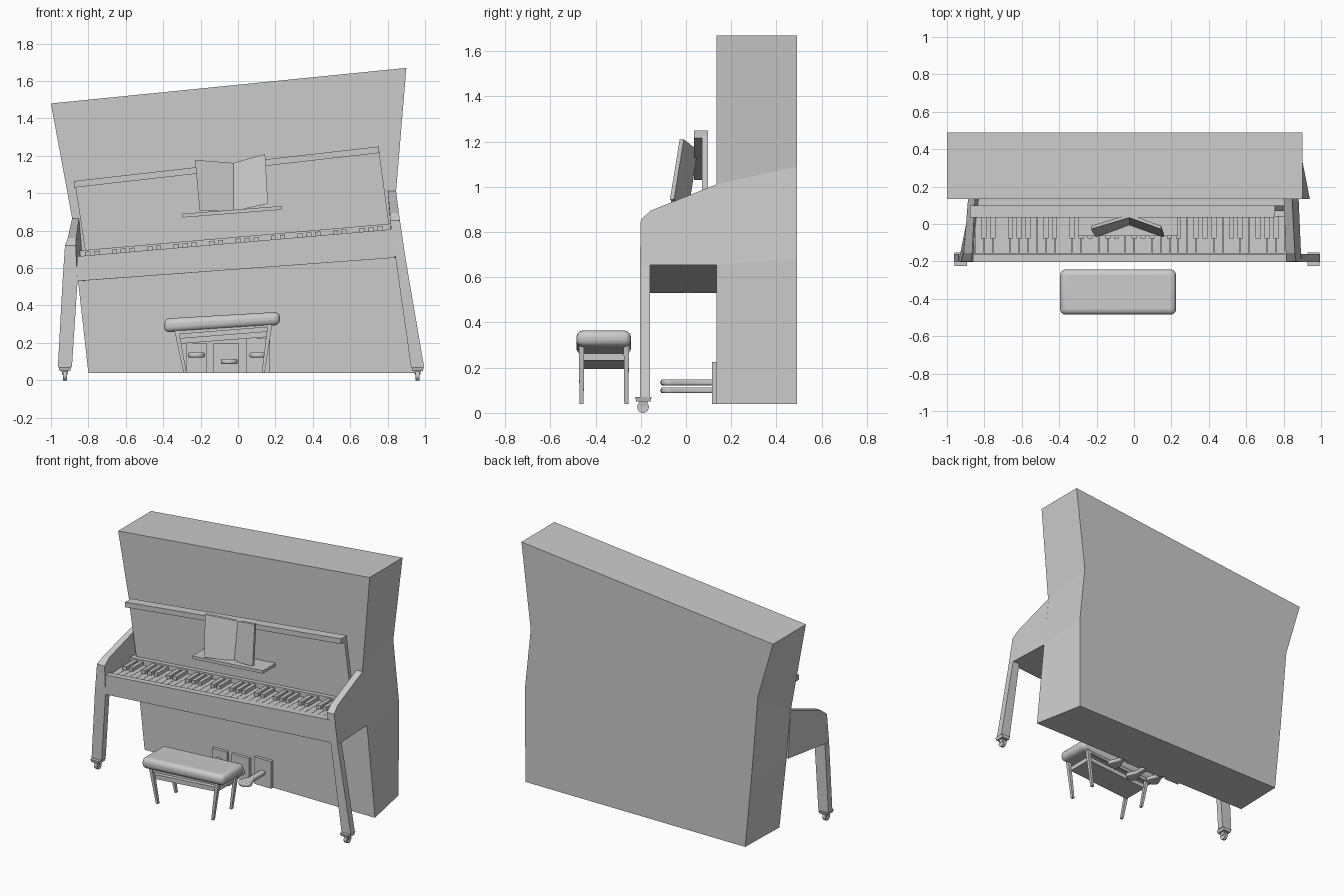
import bpy, bmesh, math

if "Cube" in bpy.data.objects:
    bpy.data.objects.remove(bpy.data.objects["Cube"])


def loft(name, pairs, bevel=0.0, segs=3, smooth=False):
    """One object made of closed solids, each lofted between two matching rings."""
    bm = bmesh.new()
    for a, b in pairs:
        va = [bm.verts.new(p) for p in a]
        vb = [bm.verts.new(p) for p in b]
        n = len(va)
        bm.faces.new(va)
        bm.faces.new(vb[::-1])
        for i in range(n):
            bm.faces.new((va[i], vb[i], vb[(i + 1) % n], va[(i + 1) % n]))
    bmesh.ops.recalc_face_normals(bm, faces=bm.faces[:])
    me = bpy.data.meshes.new(name)
    bm.to_mesh(me)
    bm.free()
    ob = bpy.data.objects.new(name, me)
    bpy.context.collection.objects.link(ob)
    if bevel:
        m = ob.modifiers.new("bevel", 'BEVEL')
        m.width, m.segments, m.limit_method = bevel, segs, 'ANGLE'
    if smooth:
        bpy.ops.object.select_all(action='DESELECT')
        bpy.context.view_layer.objects.active = ob
        ob.select_set(True)
        bpy.ops.object.shade_smooth_by_angle(angle=math.radians(40))
    return ob


def beam(left, right, y0, y1):
    """Skewed bar from a left end to a right end, each given as (x, z_low, z_high)."""
    return tuple([(x, y0, a), (x, y1, a), (x, y1, b), (x, y0, b)] for x, a, b in (left, right))


def post(x0, x1, y0, y1, z):
    return [(x0, y0, z), (x1, y0, z), (x1, y1, z), (x0, y1, z)]


# Crooked cabinet: front outline is wider at the lower right than the back outline
front = [(-1, 1.48), (.9, 1.67), (.845, 1.01), (.88, .655), (.94, .04),
         (-.8, .04), (-.855, .53), (-.887, .866)]
back = [(-1, 1.48), (.9, 1.67), (.83, 1.09), (.873, .68), (.87, .04),
        (-.79, .04), (-.838, .53), (-.886, 1.09)]
loft("cabinet", [([(x, .135, z) for x, z in front], [(x, .49, z) for x, z in back])])

# Side arms as (y, z, outer x, inner x)
arms = {
    "right": [(.14, 1.013, .845, .80), (-.155, .895, .86, .812), (-.2, .855, .866, .812),
              (-.204, .655, .895, .842), (.14, .655, .88, .83)],
    "left": [(.14, .866, -.887, -.85), (-.155, .76, -.91, -.865), (-.2, .72, -.925, -.868),
             (-.204, .53, -.938, -.858), (.14, .53, -.87, -.82)],
}
foot_x = {"right": (.995, .925), "left": (-.963, -.888)}
for side, pts in arms.items():
    loft(side + "_arm", [([(o, y, z) for y, z, o, i in pts], [(i, y, z) for y, z, o, i in pts])])
    # Leg below the arm
    _, z, o, i = pts[3]
    fo, fi = foot_x[side]
    loft(side + "_front_leg", [(post(o, i, -.204, -.16, z), post(fo, fi, -.204, -.16, .07))])
    # Caster: plate, fork and wheel
    c = (fo + fi) / 2
    loft(side + "_caster_plate", [(post(c - .033, c + .033, -.225, -.152, .07),
                                   post(c - .028, c + .028, -.22, -.157, .05))])
    loft(side + "_caster_fork", [(post(c - .018, c + .018, -.205, -.17, .05),
                                  post(c - .014, c + .014, -.2, -.175, .028))])
    bpy.ops.mesh.primitive_cylinder_add(vertices=20, radius=.026, depth=.022,
                                        location=(c, -.19, .026), rotation=(0, math.pi / 2, 0))
    bpy.context.object.name = side + "_caster_wheel"


# Sloping key line
def zk(x):
    return .737 + .0865 * x


loft("keybed", [beam((-.855, .53, .645), (.84, .655, .785), -.17, .14)])
loft("key_slip", [beam((-.86, .53, zk(-.86)), (.84, .655, zk(.83)), -.202, -.16)])
loft("key_rail", [beam((-.85, .64, zk(-.85) + .03), (.815, .78, zk(.815) + .03), .04, .1)])

# White and black keys
n, x0, x1 = 35, -.85, .805
w = (x1 - x0) / n
white, black = [], []
for k in range(n):
    a, b = x0 + k * w + .001, x0 + (k + 1) * w - .001
    white.append(beam((a, zk(a) - .03, zk(a) - .004), (b, zk(b) - .03, zk(b) - .004), -.158, .045))
    if k % 7 in (0, 1, 3, 4, 5) and k < n - 1:
        a, b = x0 + (k + 1) * w - .014, x0 + (k + 1) * w + .014
        black.append(beam((a, zk(a) - .01, zk(a) + .02), (b, zk(b) - .01, zk(b) + .02), -.078, .045))
loft("white_keys", white)
loft("black_keys", black)

# Upper front panel with its top rail
panel = [(-.87, 1.04), (.755, 1.225), (.812, .80), (-.812, .66)]
loft("upper_panel", [([(x, .07, z) for x, z in panel], [(x, .098, z) for x, z in panel])])
loft("panel_rail", [beam((-.877, 1.03, 1.065), (.755, 1.215, 1.25), .035, .098)])

# Music shelf and open book
loft("music_shelf", [beam((-.30, .87, .89), (.235, .912, .932), -.065, .08)])
t = .012
spine = [(-.025, .0, .905), (-.025, .04, 1.162)]
pages = {"left": [(-.23, -.022, 1.178), (-.205, -.065, .908)],
         "right": [(.145, -.022, 1.21), (.16, -.065, .944)]}
for side, edge in pages.items():
    ring = spine + edge
    loft(side + "_book_page", [([(x, y - t / 2, z) for x, y, z in ring],
                                [(x, y + t, z) for x, y, z in ring])])

# Pedals with their wall plates
for name, a, b, top, c, z in (("left", -.275, -.165, .20, -.222, .135),
                              ("middle", -.13, .003, .20, -.047, .10),
                              ("right", .045, .17, .225, .107, .135)):
    loft(name + "_pedal_plate", [(post(a, b, .115, .138, .04), post(a, b, .115, .138, top))])
    head = [(c + .046 * math.cos(q), -.07 + .042 * math.sin(q))
            for q in [math.radians(180 + 18 * i) for i in range(11)]]
    outline = head + [(c + .02, -.01), (c + .02, .12), (c - .02, .12), (c - .02, -.01)]
    loft(name + "_pedal", [([(x, y, z - .013) for x, y in outline],
                            [(x, y, z + .013) for x, y in outline])], bevel=.007, segs=2, smooth=True)

# Bench: cushion, lower board and splayed legs
loft("bench_cushion", [beam((-.395, .255, .33), (.225, .295, .366), -.485, -.243)],
     bevel=.03, segs=4, smooth=True)
loft("bench_board", [beam((-.315, .195, .225), (.16, .232, .262), -.452, -.268)])
for yname, y in (("front", -.462), ("back", -.264)):
    for xname, top, foot, zt in (("left", -.33, -.283, .275), ("right", .172, .135, .31)):
        loft(f"bench_{yname}_{xname}_leg",
             [(post(top - .012, top + .012, y - .012, y + .012, zt),
               post(foot - .008, foot + .008, y - .009, y + .009, .04))])
    # Rail under the cushion
    loft(f"bench_{yname}_rail", [beam((-.33, .245, .275), (.172, .285, .31), y - .008, y + .008)])
